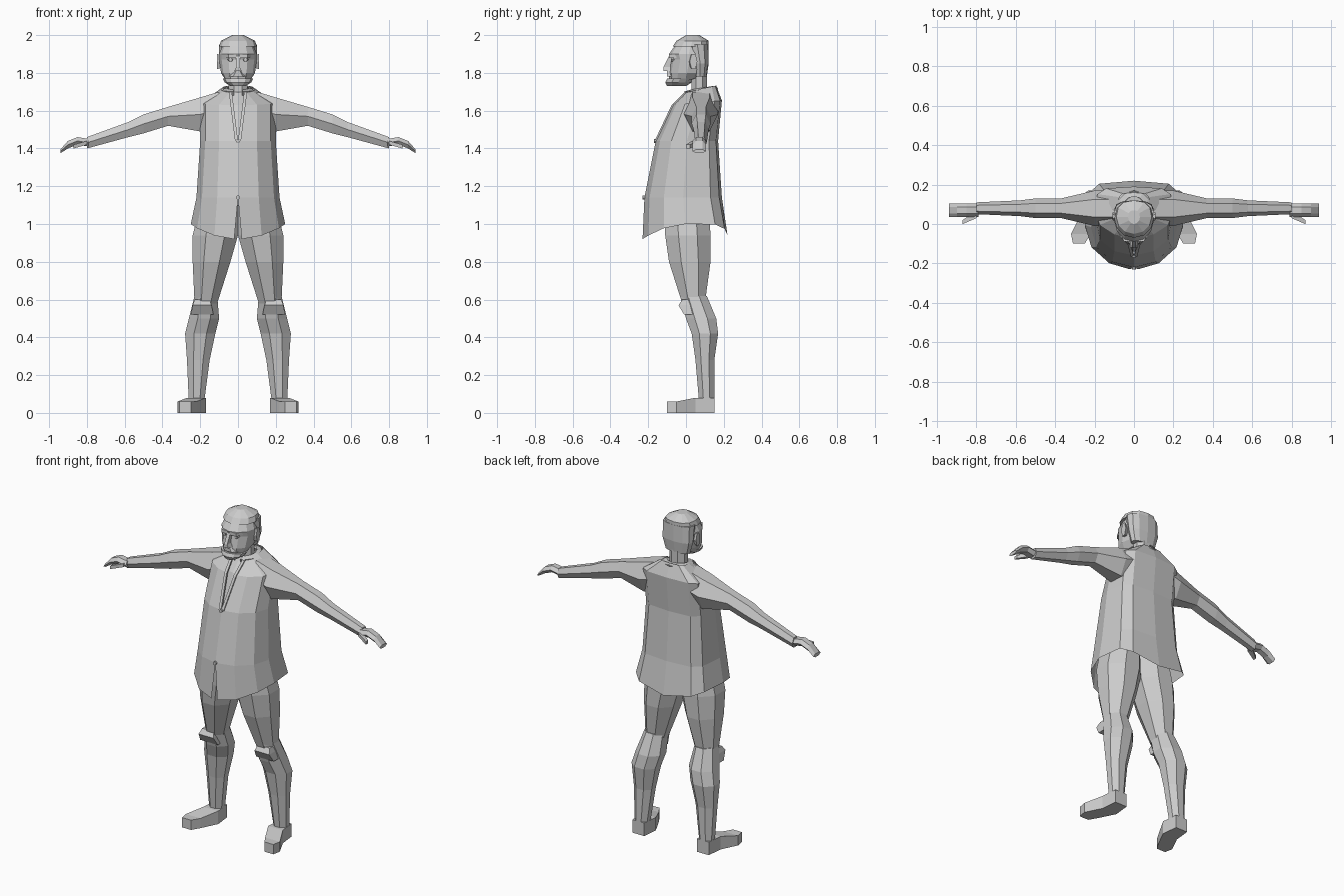
import bpy
import bmesh
from math import sin, cos, pi

if "Cube" in bpy.data.objects:
    bpy.data.objects.remove(bpy.data.objects["Cube"])

grey = bpy.data.materials.new("plain grey")
grey.use_nodes = True
colour = (0.6, 0.6, 0.6, 1)
grey.diffuse_color = colour
grey.node_tree.nodes["Principled BSDF"].inputs["Base Color"].default_value = colour


def loft(name, rings, closed=True, capped=True, mirrored=False):
    """Skin a row of equal point rings with flat faces."""
    bm = bmesh.new()
    rows = [[bm.verts.new(point) for point in ring] for ring in rings]
    count = len(rows[0])
    for low, high in zip(rows, rows[1:]):
        for i in range(count if closed else count - 1):
            j = (i + 1) % count
            bm.faces.new((low[i], low[j], high[j], high[i]))
    if capped:
        bm.faces.new(rows[0])
        bm.faces.new(rows[-1])
    bmesh.ops.recalc_face_normals(bm, faces=bm.faces)
    mesh = bpy.data.meshes.new(name)
    bm.to_mesh(mesh)
    bm.free()
    mesh.materials.append(grey)
    obj = bpy.data.objects.new(name, mesh)
    bpy.context.collection.objects.link(obj)
    if mirrored:
        obj.modifiers.new("Mirror", "MIRROR")
    return obj


def limb(name, axis, sides, stations, side=1):
    """Loft polygons along an axis: position, then centre and radius twice."""
    phase = 0 if sides == 6 else pi / sides
    angles = [phase + 2 * pi * i / sides for i in range(sides)]
    widest = max(cos(angle) for angle in angles)
    tallest = max(sin(angle) for angle in angles)
    rings = []
    for position, centre_a, radius_a, centre_b, radius_b in stations:
        ring = []
        for angle in angles:
            point = [centre_a + radius_a * cos(angle) / widest,
                     centre_b + radius_b * sin(angle) / tallest]
            point.insert(axis, position)
            point[0] *= side
            ring.append(point)
        rings.append(ring)
    return loft(name, rings)


def half_ring(z, width, front, back, split=0, side_lift=0, back_lift=0, squareness=1):
    """Half outline from front centre to back centre, squarer at the back."""
    ring = []
    for i in range(7):
        angle = pi * i / 6
        across, along = abs(sin(angle)), -cos(angle)
        if i > 3:
            across, along = across ** squareness, along ** squareness
        depth = (1 + along) / 2
        ring.append((split if i == 0 else width * across if i < 6 else 0,
                     front + (back - front) * depth,
                     z + side_lift * across ** 2 + back_lift * depth))
    return ring


def half_shell(name, rows, capped=True, **shape):
    return loft(name, [half_ring(*row, **shape) for row in rows],
                closed=False, capped=capped, mirrored=True)


# Coat: hem slit below the lower button, neck opening above the upper one
upper_button, lower_button = 1.44, 1.14
coat_rows = [(lower_button, .22, -.22, .19), (upper_button, .2, -.16, .17),
             (1.63, .2, -.07, .19), (1.7, .08, 0, .16)]
coat = [half_ring(.92, .25, -.23, .22, split=.02, side_lift=.07, back_lift=.02, squareness=.5)]
for row in coat_rows:
    opening = max(0, row[0] - upper_button)
    coat.append(half_ring(*row, split=opening / 8, back_lift=opening / 8, squareness=.5))
loft("coat", coat, closed=False, capped=False, mirrored=True)

# Shirt seen in the neck opening
shirt_rows = [(z, width * .7, front + .02, back - .02) for z, width, front, back in coat_rows[1:]]
half_shell("shirt", shirt_rows)

# Lapel bands follow the neck opening
lapel = []
band, thickness = .016, .006
for ring in coat[2:]:
    x, y, z = ring[0]
    lapel.append([(x, y - thickness, z), (x + band, y - thickness, z),
                  (x + band, y + thickness, z), (x, y + thickness, z)])
loft("lapels", lapel, mirrored=True)

# Collar, higher at the back
half_shell("collar", [(1.68, .08, 0, .16), (1.7, .09, -.01, .17), (1.71, .06, .02, .14)],
           capped=False, split=.02, back_lift=.02)

# Buttons
for label, y, z in (("upper", -.16, upper_button), ("lower", -.22, lower_button)):
    limb(label + "_button", 1, 8, [(y + offset, 0, .01, z, .01) for offset in (.01, -.01)])

for label, side in (("left", 1), ("right", -1)):
    # Sleeve tapers from shoulder to cuff
    sleeve = [(.1, 1.61, .09), (.2, 1.58, .09), (.37, 1.57, .05), (.5, 1.53, .05),
              (.58, 1.5, .04), (.8, 1.43, .03)]
    limb(label + "_sleeve", 0, 6, [(x, .08, size, z, size) for x, z, size in sleeve], side)
    # Mitten shaped hand and thumb
    hand = [(.79, 1.43, .02), (.85, 1.44, .02), (.9, 1.42, .02), (.94, 1.385, .01)]
    limb(label + "_hand", 0, 6, [(x, .07, .035, z, size) for x, z, size in hand], side)
    limb(label + "_thumb", 0, 4, [(.8, .05, .02, 1.43, .01), (.87, .01, .01, 1.41, .01)], side)
    # Trouser leg
    limb(label + "_thigh", 2, 8, [(1.1, .1, .1, 0, .12), (.94, .12, .12, .01, .12),
                                  (.8, .14, .1, .02, .11), (.58, .17, .06, .04, .06)], side)
    # Calf with a flared top
    limb(label + "_calf", 2, 8, [(.62, .17, .06, .04, .07), (.5, .18, .08, .08, .08),
                                 (.42, .2, .08, .1, .07), (.28, .21, .06, .1, .05),
                                 (.05, .22, .04, .11, .04)], side)
    # Knee pad wedge
    limb(label + "_knee_pad", 2, 4, [(.52, .19, .06, .02, .03), (.57, .19, .05, 0, .04),
                                     (.6, .19, .04, .02, .04)], side)
    # Shoe, toe turned outward
    limb(label + "_shoe", 1, 4, [(.15, .22, .04, .04, .04), (.05, .22, .05, .04, .04),
                                 (-.05, .27, .05, .03, .03), (-.1, .28, .03, .03, .03)], side)
    # Ear, eye and brow
    limb(label + "_ear", 0, 6, [(.08, .03, .02, 1.86, .03), (.11, .04, .02, 1.86, .04)], side)
    limb(label + "_eye", 1, 6, [(-.05, .04, .02, 1.87, .01), (-.08, .04, .01, 1.87, .01)], side)
    limb(label + "_brow", 1, 4, [(-.05, .04, .03, 1.89, .01), (-.09, .03, .02, 1.89, .01)], side)

# Head, jaw rising towards the neck
jaw = half_ring(1.73, .06, -.09, .08, back_lift=.05)
skull = [(1.8, .09, -.09, .1), (1.87, .1, -.08, .12), (1.9, .1, -.09, .12), (1.97, .07, -.04, .1)]
loft("head", [jaw] + [half_ring(*row) for row in skull], closed=False, mirrored=True)
limb("neck", 2, 8, [(z, 0, .05, .07, .04) for z in (1.66, 1.8)])

# Nose with a sharp bridge
limb("nose", 2, 4, [(1.81, 0, .02, -.09, .03), (1.83, 0, .01, -.09, .03),
                    (1.89, 0, .01, -.08, .01)])

# Moustache and beard
limb("moustache", 2, 6, [(1.78, 0, .05, -.07, .03), (1.81, 0, .02, -.07, .03)])
half_shell("beard", [(1.73, .04, -.1, 0), (1.75, .07, -.11, .03), (1.77, .08, -.1, .04)])

# Hair on the crown and back of the head
half_shell("hair_crown", [(1.94, .1, -.07, .12), (1.97, .09, -.05, .12), (2, .03, 0, .07)],
           squareness=.8)
half_shell("hair_back", [(1.78, .08, .04, .11), (1.85, .1, .03, .12), (1.95, .1, 0, .12)],
           squareness=.8)
